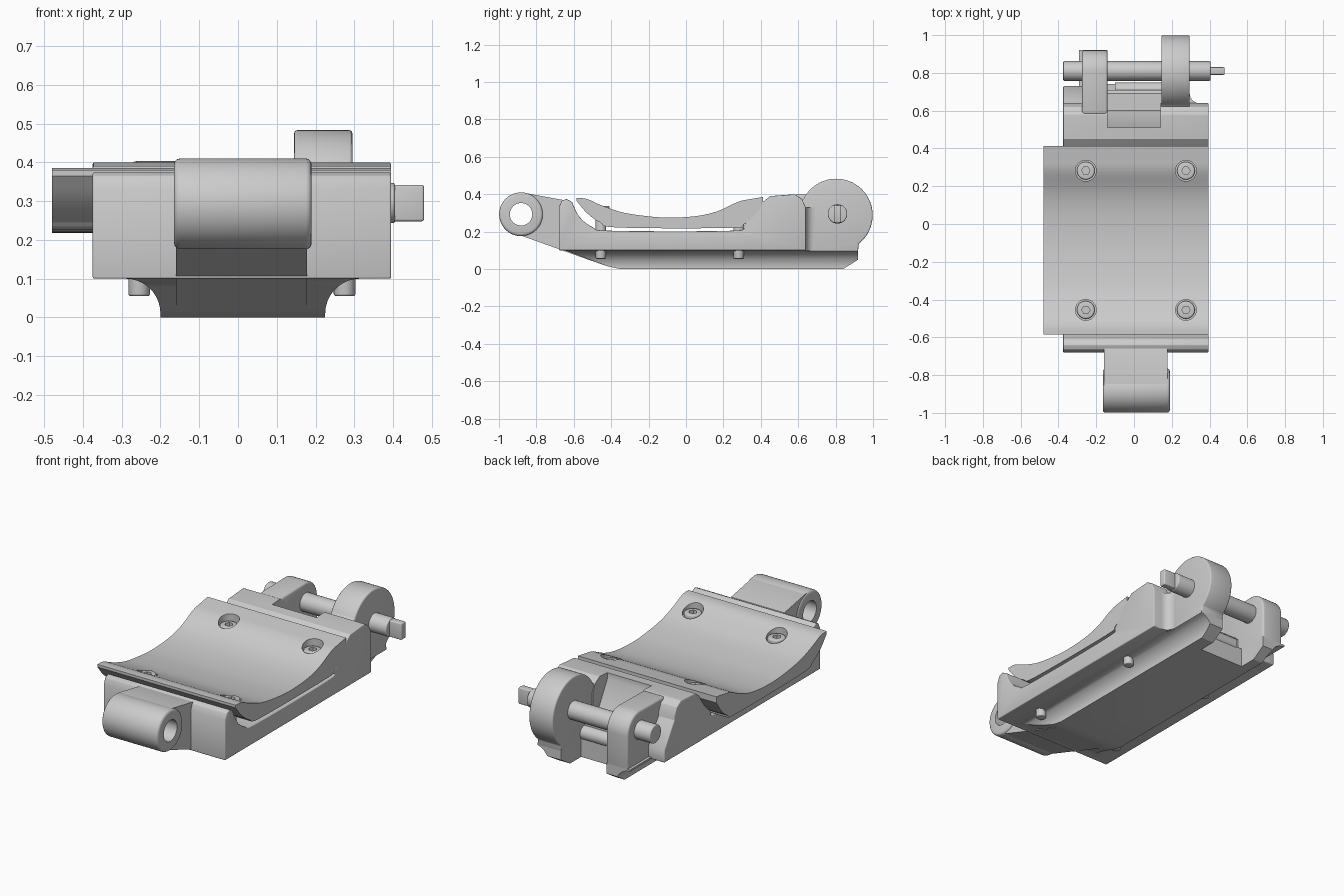
import bpy, bmesh, math
from mathutils import Vector

if "Cube" in bpy.data.objects:
    bpy.data.objects.remove(bpy.data.objects["Cube"], do_unlink=True)

metal = bpy.data.materials.new("plain grey metal")
metal.use_nodes = True
GREY = (0.6, 0.6, 0.6, 1)
metal.diffuse_color = GREY
metal.node_tree.nodes["Principled BSDF"].inputs["Base Color"].default_value = GREY


def prism(name, pts, a, b, axis="x", bevel=0.0):
    """Extrude a 2D outline along an axis: (y,z) along x, (x,z) along y, (x,y) along z."""
    place = {"x": lambda p, t: (t, p[0], p[1]),
             "y": lambda p, t: (p[0], t, p[1]),
             "z": lambda p, t: (p[0], p[1], t)}[axis]
    bm = bmesh.new()
    face = bm.faces.new([bm.verts.new(place(p, a)) for p in pts])
    ext = bmesh.ops.extrude_face_region(bm, geom=[face])
    moved = [v for v in ext["geom"] if isinstance(v, bmesh.types.BMVert)]
    bmesh.ops.translate(bm, verts=moved, vec=Vector(place((0, 0), b - a)))
    bmesh.ops.recalc_face_normals(bm, faces=bm.faces)
    me = bpy.data.meshes.new(name)
    bm.to_mesh(me)
    bm.free()
    me.materials.append(metal)
    ob = bpy.data.objects.new(name, me)
    bpy.context.scene.collection.objects.link(ob)
    if bevel:
        m = ob.modifiers.new("soft edges", "BEVEL")
        m.width, m.segments, m.limit_method = bevel, 3, "ANGLE"
        m.angle_limit = math.radians(35)
        apply(ob, m)
    return ob


def apply(ob, mod):
    bpy.context.view_layer.objects.active = ob
    bpy.ops.object.modifier_apply(modifier=mod.name)


def boolean(ob, tool, op="DIFFERENCE"):
    m = ob.modifiers.new("cut", "BOOLEAN")
    m.object, m.operation, m.solver = tool, op, "EXACT"
    apply(ob, m)
    bpy.data.objects.remove(tool, do_unlink=True)


def arc(c, r, start=0, end=360, n=48):
    """Points on an arc; a full turn leaves out the repeated end point."""
    steps = n if end - start == 360 else n - 1
    angles = [math.radians(start + (end - start) * i / steps) for i in range(n)]
    return [(c[0] + r * math.cos(t), c[1] + r * math.sin(t)) for t in angles]


def smooth_curve(pts, n=5):
    """Catmull-Rom curve through a few points."""
    p = [Vector(q) for q in [pts[0]] + pts + [pts[-1]]]
    out = []
    for i in range(1, len(p) - 2):
        a, b, c, d = p[i - 1:i + 3]
        for k in range(n):
            t = k / n
            out.append(0.5 * (2 * b + (c - a) * t + (2 * a - 5 * b + 4 * c - d) * t * t
                              + (3 * b - a - 3 * c + d) * t ** 3))
    return [tuple(q) for q in out] + [pts[-1]]


LEFT, RIGHT = -0.375, 0.395
PIN = (0.81, 0.295)

# Main body with a cradle for the saddle
cradle = smooth_curve([(-0.61, 0.36), (-0.57, 0.28), (-0.5, 0.225), (-0.4, 0.205), (0.24, 0.205),
                       (0.31, 0.235), (0.38, 0.33), (0.45, 0.39)])
body = prism("main_body", [(-0.68, 0.1), (-0.68, 0.33), (-0.665, 0.365), (-0.64, 0.375)] + cradle
             + [(0.58, 0.4), (0.62, 0.375), (0.64, 0.33), (0.64, 0.1)], LEFT, RIGHT, bevel=0.008)
boolean(body, prism("pocket_cutter", [(0.51, 0.5), (0.51, 0.36), (0.6, 0.2), (0.8, 0.2), (0.8, 0.5)],
                    -0.14, 0.14))

# Keel under the body, with coved flanks
cove_left = arc((-0.29, 0.01), 0.09, 0, 90, 10)
cove_right = arc((0.315, 0.01), 0.09, 90, 180, 10)
keel = prism("keel", [(-0.2, 0)] + cove_left + [(-0.29, 0.12), (0.315, 0.12)] + cove_right
             + [(0.225, 0)], -0.7, 0.95, axis="y")
boolean(keel, prism("keel_limit", [(-0.66, 0.105), (-0.5, 0.045), (-0.42, 0.015), (-0.35, 0), (0.84, 0),
                                   (0.92, 0.05), (0.92, 0.11), (-0.66, 0.11)], -0.5, 0.5), "INTERSECT")
boolean(keel, prism("notch_cutter", [(0.74, -0.1), (1.1, -0.1), (1.1, 0.3), (0.74, 0.3)], -0.14, 0.145))
# The keel tail under the hinge lugs is no wider than the lugs themselves
boolean(keel, prism("tail_cutter", [(0.64, -0.1), (1.1, -0.1), (1.1, 0.3), (0.64, 0.3)], 0.295, 0.5))

# Front lug and its arm, bored through
C = (-0.882, 0.293)
arm = prism("front_arm", [(-0.94, 0.2), (-0.9, 0.4), (-0.85, 0.405), (-0.66, 0.37), (-0.63, 0.3),
                          (-0.5, 0.2), (-0.4, 0.1), (-0.42, 0.015), (-0.55, 0.06)], -0.16, 0.178)
lug = prism("front_lug", arc(C, 0.117), -0.165, 0.19, bevel=0.015)
for part in (arm, lug):
    boolean(part, prism("bore_cutter", arc(C, 0.06), -0.4, 0.4))

# Saddle plate with a curved seat
seat = smooth_curve([(-0.585, 0.38), (-0.53, 0.375), (-0.45, 0.34), (-0.34, 0.303), (-0.2, 0.282),
                     (-0.08, 0.275), (0.06, 0.284), (0.17, 0.31), (0.28, 0.36), (0.35, 0.375), (0.412, 0.385)])
under = smooth_curve([(0.412, 0.35), (0.36, 0.28), (0.31, 0.24), (0.24, 0.22), (-0.36, 0.222),
                      (-0.46, 0.25), (-0.53, 0.3), (-0.585, 0.365)])
saddle = prism("saddle_plate", seat + under, -0.48, RIGHT)

# Four socket screws set in round holes, their tips showing below
for x in (-0.255, 0.275):
    for y in (-0.455, 0.282):
        boolean(saddle, prism("hole_cutter", arc((x, y), 0.055, n=32), 0.31, 0.6, axis="z"))
        head = prism("screw_head", arc((x, y), 0.047, n=32), 0.29, 0.338, axis="z", bevel=0.008)
        boolean(head, prism("socket_cutter", arc((x, y), 0.022, n=6), 0.31, 0.5, axis="z"))
        prism("screw_shank", arc((x, y), 0.028, n=24), 0.055, 0.3, axis="z", bevel=0.006)

# Large round hinge lug
prism("large_hinge_lug", arc((0.803, 0.288), 0.195, -52, 153, 56)
      + [(0.6, 0.36), (0.6, 0.095), (0.92, 0.095)], 0.145, 0.295, bevel=0.008)
# Fillet between the body's rear wall and the large lug
prism("lug_fillet", [(0.285, 0.63)] + arc((0.345, 0.69), 0.05, 180, 270, 8) + [(0.345, 0.63)],
      0.1, 0.33, axis="z")

# Small hinge lug and the sloping shoulder beside it
prism("small_hinge_lug", [(0.58, 0.095), (0.92, 0.095)] + arc((0.81, 0.293), 0.11, 0, 90, 16)
      + [(0.58, 0.398)], -0.275, -0.14, bevel=0.012)
prism("sloping_shoulder", [(0.58, 0.1), (0.73, 0.1), (0.73, 0.17), (0.66, 0.28), (0.58, 0.395)],
      LEFT, -0.26, bevel=0.006)

# Pocket floor and low cross bar between the lugs
prism("pocket_floor", [(0.6, 0.1), (0.71, 0.1), (0.71, 0.18), (0.69, 0.2), (0.6, 0.2)], -0.145, 0.15)
prism("cross_bar", arc((0.71, 0.13), 0.04, n=24), -0.1, 0.15)

# Hinge pin with a flat tab at its end
prism("hinge_pin", arc(PIN, 0.052, n=32), LEFT, 0.405, bevel=0.006)
y, z = PIN
prism("pin_tab", [(y - 0.02, z - 0.047), (y + 0.02, z - 0.047), (y + 0.02, z + 0.047),
                  (y - 0.02, z + 0.047)], 0.38, 0.48, bevel=0.006)

# Smooth shading with sharp edges kept
bpy.ops.object.select_all(action="DESELECT")
for ob in bpy.context.scene.objects:
    if ob.type == "MESH":
        ob.select_set(True)
        bpy.context.view_layer.objects.active = ob
bpy.ops.object.shade_smooth_by_angle(angle=math.radians(32))
